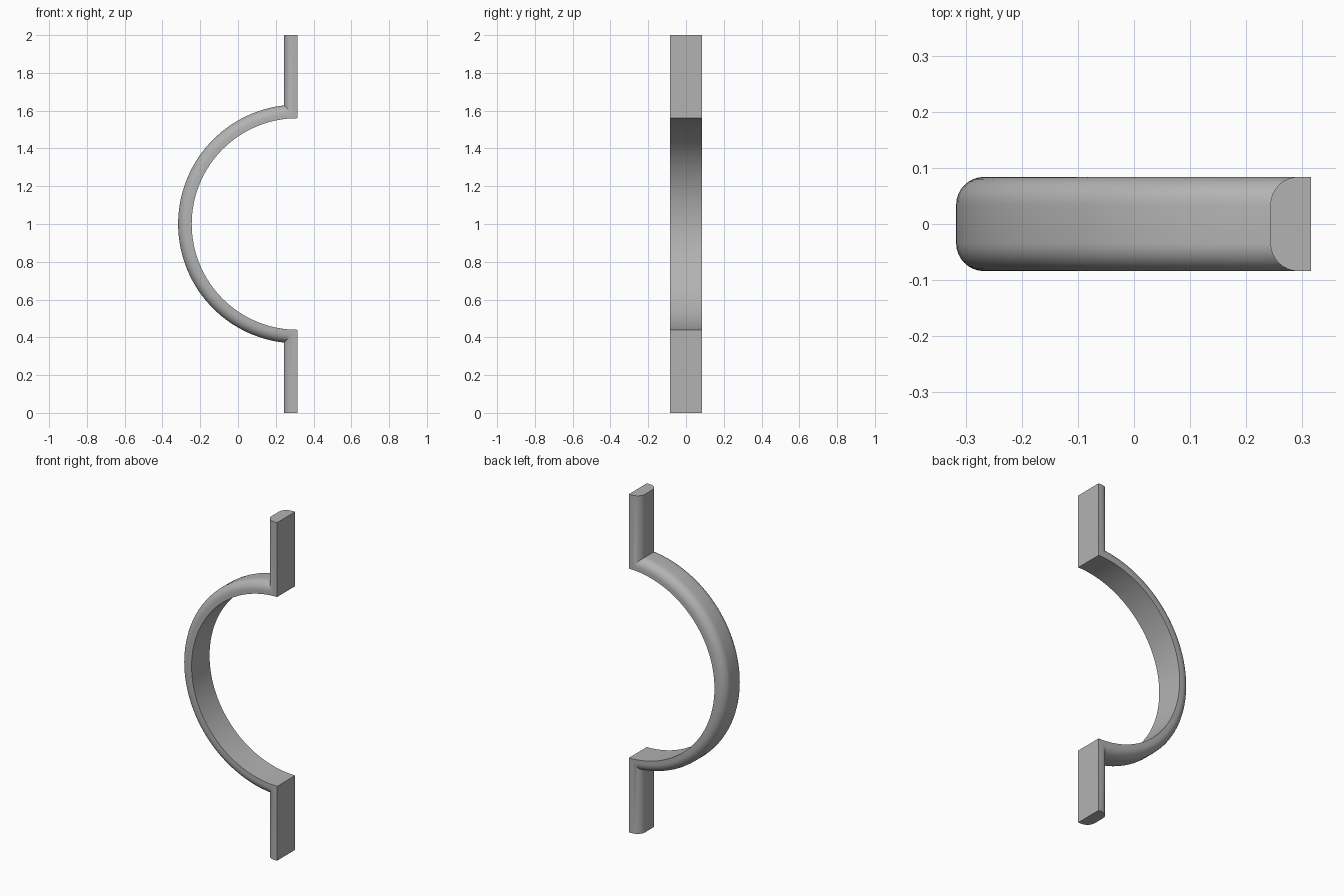
import bpy, bmesh
from math import sin, cos, pi, radians
from mathutils import Vector

cube = bpy.data.objects.get("Cube")
if cube:
    bpy.data.objects.remove(cube, do_unlink=True)

FACE_X = 0.315      # flat mating face, also the centre of the arch
HALF_W = 0.084      # half width of the strap
THICK = 0.072
CORNER = 0.05       # rounding of the two outer edges
INNER_R = 0.56

grey = bpy.data.materials.new("Plain grey")
grey.use_nodes = True
grey.diffuse_color = (0.45, 0.45, 0.45, 1)
grey.node_tree.nodes["Principled BSDF"].inputs["Base Color"].default_value = grey.diffuse_color


def strap_section(steps=8):
    """Flat inside, rounded outside: (depth, y) points."""
    side = []
    for i in range(steps + 1):
        a = pi / 2 * i / steps
        side.append((THICK - CORNER + CORNER * sin(a), HALF_W - CORNER + CORNER * cos(a)))
    half = [(0, HALF_W)] + side
    return half + [(d, -y) for d, y in reversed(half)]


def sweep(name, place, stations):
    """Skin the strap section through the stations and cap both ends."""
    bm = bmesh.new()
    rings = [[bm.verts.new(place(s, d, y)) for d, y in strap_section()] for s in stations]
    n = len(rings[0])
    for a, b in zip(rings, rings[1:]):
        for i in range(n):
            j = (i + 1) % n
            bm.faces.new((a[i], a[j], b[j], b[i]))
    bm.faces.new(rings[0])
    bm.faces.new(rings[-1])
    bmesh.ops.recalc_face_normals(bm, faces=bm.faces)
    mesh = bpy.data.meshes.new(name)
    bm.to_mesh(mesh)
    bm.free()
    mesh.materials.append(grey)
    obj = bpy.data.objects.new(name, mesh)
    bpy.context.collection.objects.link(obj)
    return obj


# Half-round strap
def on_arch(a, d, y):
    r = INNER_R + d
    return Vector((FACE_X - r * sin(a), y, 1 + r * cos(a)))


def on_arm(z, d, y):
    return Vector((FACE_X - d, y, z))


clamp = sweep("half_clamp_strap", on_arch, [pi * i / 64 for i in range(65)])

# Straight arms, fused to the strap ends
for name, ends in (("upper_arm", (1 + INNER_R, 2)), ("lower_arm", (0, 1 - INNER_R))):
    arm = sweep(name, on_arm, ends)
    bpy.context.view_layer.objects.active = clamp
    fuse = clamp.modifiers.new("Fuse " + name, 'BOOLEAN')
    fuse.operation = 'UNION'
    fuse.solver = 'EXACT'
    fuse.object = arm
    bpy.ops.object.modifier_apply(modifier=fuse.name)
    bpy.data.objects.remove(arm, do_unlink=True)

bpy.ops.object.select_all(action='DESELECT')
clamp.select_set(True)
bpy.context.view_layer.objects.active = clamp
bpy.ops.object.shade_smooth_by_angle(angle=radians(30))
